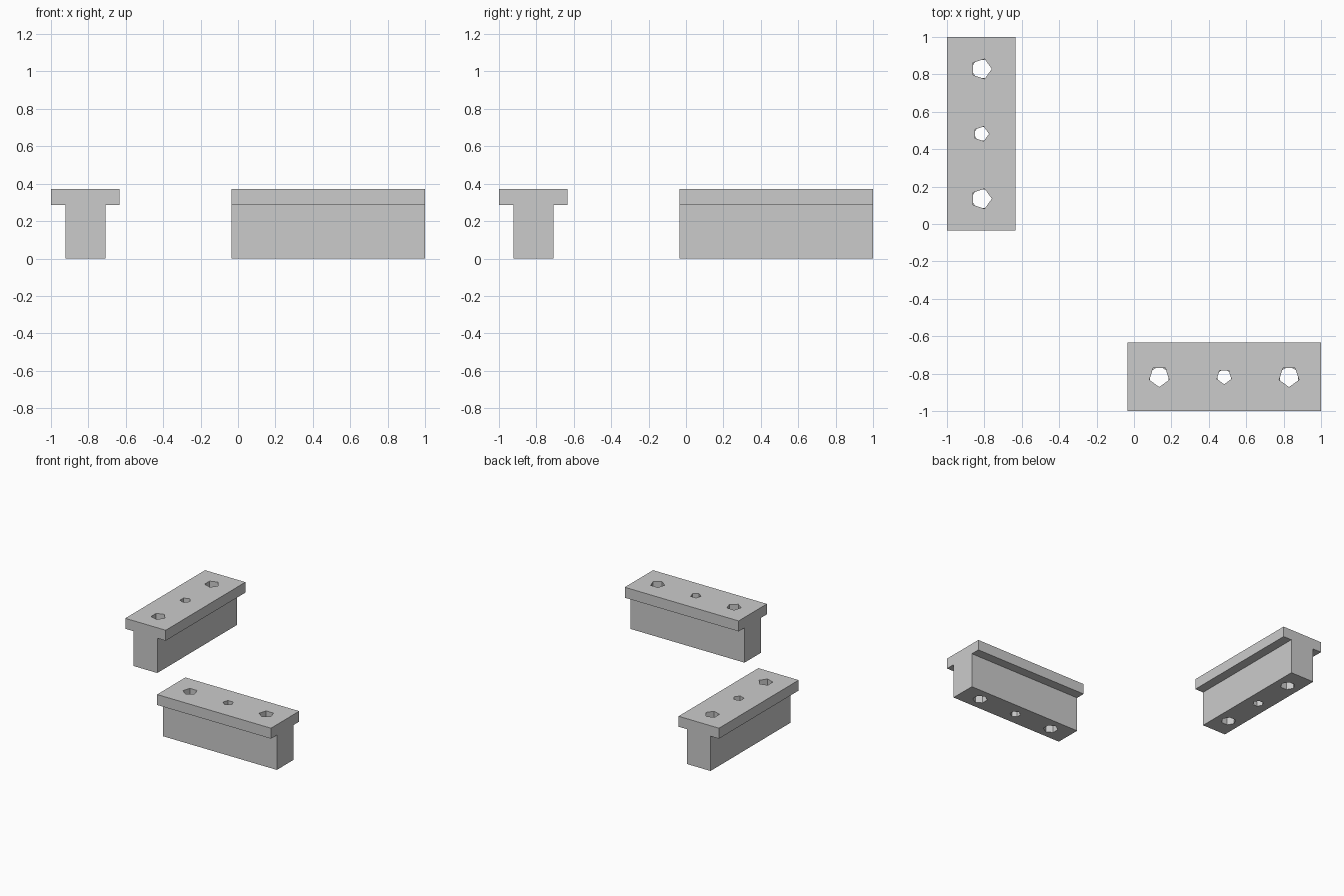
import bpy, bmesh
from math import pi, cos, sin
from mathutils import Matrix

if "Cube" in bpy.data.objects:
    bpy.data.objects.remove(bpy.data.objects["Cube"])

LENGTH, FLANGE_W, WEB_W = 1.035, 0.367, 0.214
STEP_Z, TOP_Z = 0.286, 0.372


def prism(name, points, z0, z1, axis_y=False):
    """Extrude a closed 2D outline along z (or along y for a profile)."""
    bm = bmesh.new()
    put = (lambda p, t: (p[0], t, p[1])) if axis_y else (lambda p, t: (p[0], p[1], t))
    face = bm.faces.new([bm.verts.new(put(p, z0)) for p in points])
    new = bmesh.ops.extrude_face_region(bm, geom=[face])["geom"]
    shift = (0, z1 - z0, 0) if axis_y else (0, 0, z1 - z0)
    bmesh.ops.translate(bm, vec=shift, verts=[v for v in new if isinstance(v, bmesh.types.BMVert)])
    bmesh.ops.recalc_face_normals(bm, faces=bm.faces)
    mesh = bpy.data.meshes.new(name)
    bm.to_mesh(mesh)
    bm.free()
    obj = bpy.data.objects.new(name, mesh)
    bpy.context.collection.objects.link(obj)
    return obj


def ngon(y, r, n, turn):
    return [(r * cos(turn + 2 * pi * i / n), y + r * sin(turn + 2 * pi * i / n)) for i in range(n)]


def t_block(name, location, angle):
    # T-shaped rail, running along y
    f, w = FLANGE_W / 2, WEB_W / 2
    outline = [(-w, 0), (w, 0), (w, STEP_Z), (f, STEP_Z), (f, TOP_Z),
               (-f, TOP_Z), (-f, STEP_Z), (-w, STEP_Z)]
    block = prism(name, outline, -LENGTH / 2, LENGTH / 2, axis_y=True)
    place = Matrix.Translation(location) @ Matrix.Rotation(angle, 4, "Z")
    block.matrix_world = place
    # Faceted through holes: the flange and web have different side counts
    for y, r in ((-0.347, 0.056), (0, 0.041), (0.347, 0.056)):
        for n, turn, z0, z1 in ((5, 0, STEP_Z, TOP_Z + 0.1), (6, 0, -0.1, STEP_Z)):
            cutter = prism("hole_cutter", ngon(y, r, n, turn), z0, z1)
            cutter.matrix_world = place
            cutter.hide_render = True
            cutter.hide_set(True)
            mod = block.modifiers.new("hole", "BOOLEAN")
            mod.operation, mod.solver, mod.object = "DIFFERENCE", "EXACT", cutter
    return block


t_block("left_t_block", (-0.816, 0.482, 0), 0)
t_block("front_t_block", (0.482, -0.816, 0), -pi / 2)
